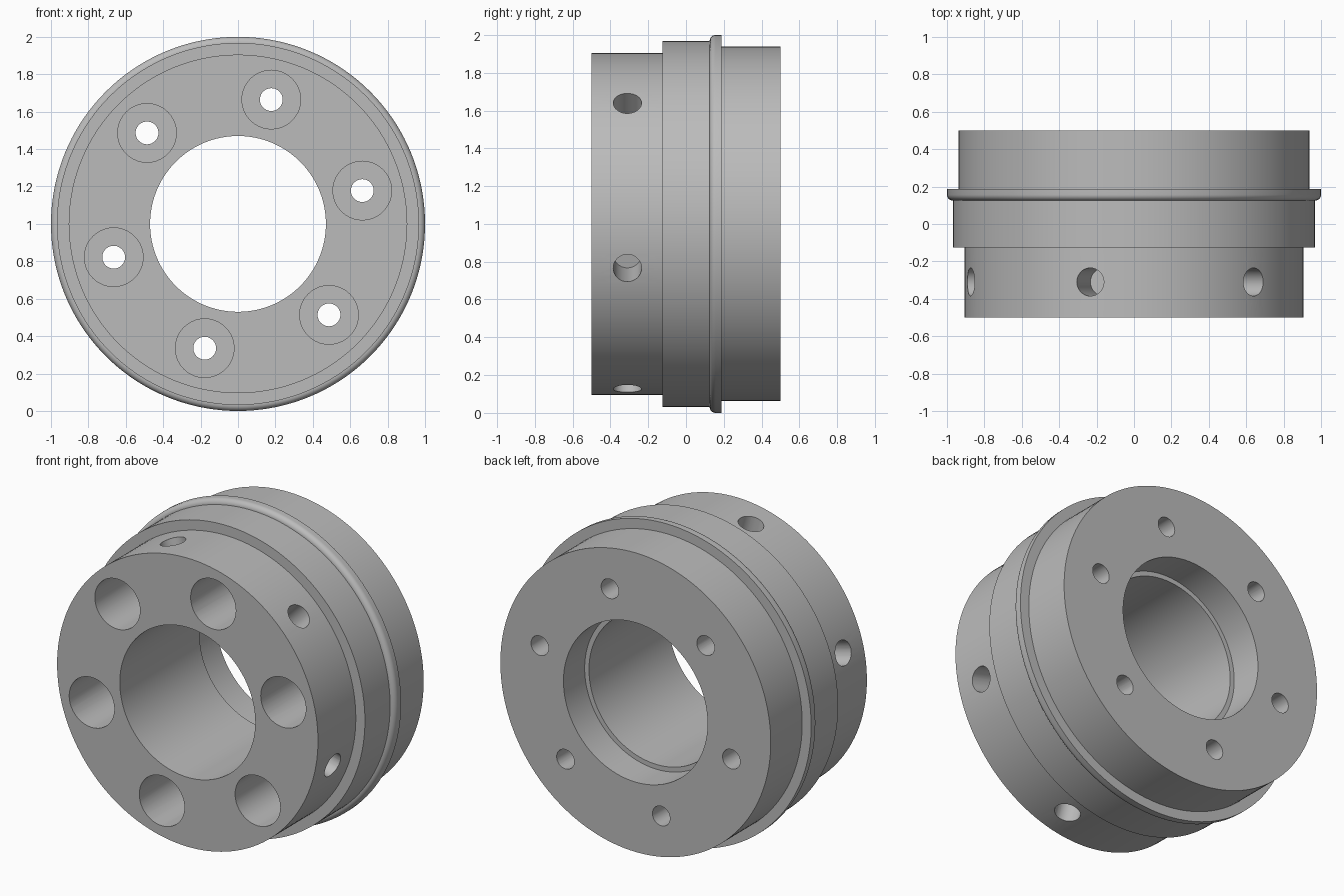
import bpy, bmesh
from math import pi, sin, cos, radians
from mathutils import Matrix

if "Cube" in bpy.data.objects:
    bpy.data.objects.remove(bpy.data.objects["Cube"], do_unlink=True)


def lathe(bm, profile, steps, matrix=Matrix.Identity(4), closed=False):
    """Revolve (radius, y) points about the y axis and add them to bm."""
    part = bmesh.new()
    verts = [part.verts.new((r, y, 0)) for r, y in profile]
    pairs = list(zip(verts, verts[1:]))
    if closed:
        pairs.append((verts[-1], verts[0]))
    edges = [part.edges.new(p) for p in pairs]
    bmesh.ops.spin(part, geom=verts + edges, cent=(0, 0, 0), axis=(0, 1, 0),
                   angle=2 * pi, steps=steps)
    bmesh.ops.remove_doubles(part, verts=part.verts[:], dist=1e-5)
    bmesh.ops.recalc_face_normals(part, faces=part.faces[:])
    part.transform(matrix)
    temp = bpy.data.meshes.new("temp")
    part.to_mesh(temp)
    part.free()
    bm.from_mesh(temp)
    bpy.data.meshes.remove(temp)


def make_object(name, bm):
    mesh = bpy.data.meshes.new(name)
    bm.to_mesh(mesh)
    bm.free()
    obj = bpy.data.objects.new(name, mesh)
    obj.location.z = 1
    bpy.context.collection.objects.link(obj)
    return obj


metal = bpy.data.materials.new("grey_metal")
metal.use_nodes = True
grey = (0.5, 0.5, 0.5, 1)
metal.diffuse_color = grey
metal.node_tree.nodes["Principled BSDF"].inputs["Base Color"].default_value = grey

# Stepped ring: outer steps, rounded flange, back recess and bore
fillet = 0.032
rounded = [(0.968 + fillet * sin(k * pi / 16), 0.157 - fillet * cos(k * pi / 16))
           for k in range(9)]
profile = [(0.47, -0.5), (0.905, -0.5), (0.905, -0.125), (0.968, -0.125)]
profile += rounded
profile += [(1.0, 0.188), (0.938, 0.188), (0.938, 0.5),
            (0.5, 0.5), (0.5, 0.29), (0.47, 0.29)]
bm = bmesh.new()
lathe(bm, profile, 144, closed=True)
ring = make_object("stepped_ring", bm)
ring.data.materials.append(metal)

# Cutters: counterbored bolt holes and blind radial holes between them
bolt = [(0, -0.6), (0.157, -0.6), (0.157, 0.1), (0.061, 0.1), (0.061, 0.6), (0, 0.6)]
radial = [(0, 0.62), (0.075, 0.62), (0.075, 1.1), (0, 1.1)]
bm = bmesh.new()
for i in range(6):
    a = radians(15 + 60 * i)
    lathe(bm, bolt, 40, Matrix.Translation((0.688 * cos(a), 0, 0.688 * sin(a))))
    a += radians(30)
    aim = Matrix.Rotation(pi / 2 - a, 4, 'Y') @ Matrix.Rotation(pi / 2, 4, 'X')
    lathe(bm, radial, 32, Matrix.Translation((0, -0.31, 0)) @ aim)
cutter = make_object("hole_cutter", bm)
cutter.data.materials.append(metal)
cutter.hide_render = True

# Drill the holes, then smooth the round walls
cut = ring.modifiers.new("holes", 'BOOLEAN')
cut.operation = 'DIFFERENCE'
cut.solver = 'EXACT'
cut.object = cutter
bpy.ops.object.select_all(action='DESELECT')
bpy.context.view_layer.objects.active = ring
ring.select_set(True)
bpy.context.view_layer.update()
bpy.ops.object.modifier_apply(modifier=cut.name)
bpy.data.objects.remove(cutter, do_unlink=True)
bpy.ops.object.shade_smooth_by_angle(angle=radians(30))
